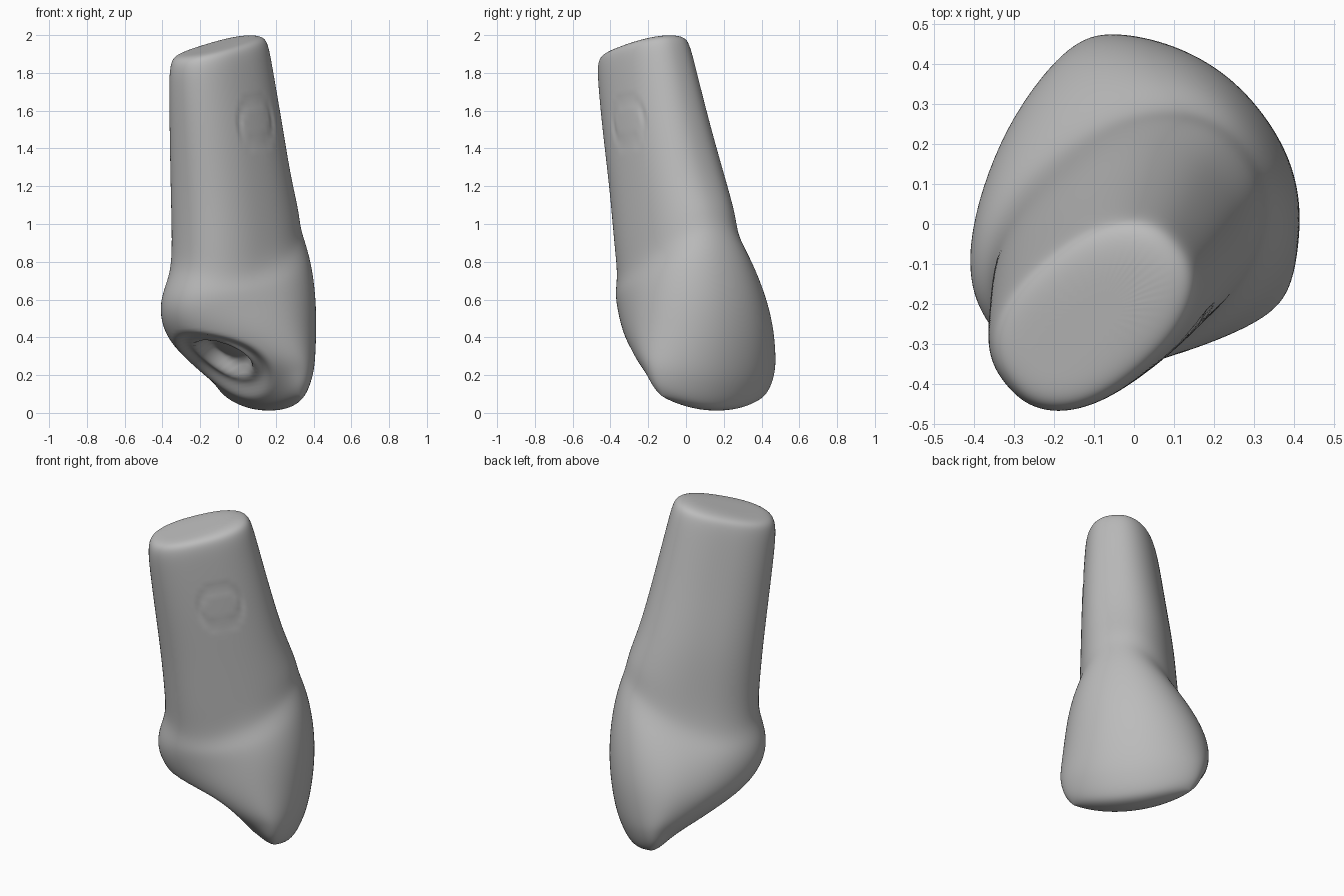
import bpy, bmesh, math
from mathutils import Vector

cube = bpy.data.objects.get("Cube")
if cube:
    bpy.data.objects.remove(cube, do_unlink=True)

SEGMENTS = 40
ROOT_ANGLE, CROWN_ANGLE = math.radians(40), math.radians(36)
UP = Vector((0, 0, 1))


def axes(angle):
    """Front-to-back axis and width axis of a tooth section."""
    return (Vector((math.cos(angle), math.sin(angle), 0)),
            Vector((-math.sin(angle), math.cos(angle), 0)))


def power(value, exponent):
    return math.copysign(abs(value) ** exponent, value)


def clamp_smooth(value):
    value = max(0.0, min(1.0, value))
    return value * value * (3 - 2 * value)


def section(bm, inner, outer, middle, half, lift, taper, bow, angle, roundness):
    """Closed ring between an inner and an outer (depth, height) point."""
    depth_axis, width_axis = axes(angle)
    ring = []
    for i in range(SEGMENTS):
        t = math.tau * i / SEGMENTS
        s = power(math.cos(t), roundness)
        w = half * power(math.sin(t), roundness) * (1 + taper * s)
        blend = (s + 1) / 2
        depth = inner[0] + (outer[0] - inner[0]) * blend - bow * w * w
        height = inner[1] + (outer[1] - inner[1]) * blend + lift * w * w
        ring.append(bm.verts.new(depth_axis * depth + width_axis * (w + middle) + UP * height))
    return ring


# Root: inner depth, inner height, outer depth, outer height, middle, half width, lift
root = [
    (-0.40, 1.905, -0.04, 2.0, -0.108, 0.10, 0),
    (-0.48, 1.885, 0.035, 2.0, -0.108, 0.17, 0),
    (-0.505, 1.84, 0.065, 1.96, -0.108, 0.19, 0),
    (-0.503, 1.74, 0.095, 1.84, -0.10, 0.203, 0),
    (-0.472, 1.48, 0.17, 1.54, -0.08, 0.228, 0),
    (-0.43, 1.15, 0.245, 1.26, -0.05, 0.252, 0),
    (-0.405, 0.87, 0.315, 1.09, -0.036, 0.263, -0.8),
]
# Crown: inner depth, inner height, outer depth, outer height, middle, half width, lift
crown = [
    (-0.40, 0.75, 0.335, 1.0, -0.025, 0.275, -1.6),
    (-0.44, 0.64, 0.385, 0.87, -0.01, 0.32, -0.8),
    (-0.445, 0.52, 0.425, 0.64, 0.015, 0.355, 0),
    (-0.36, 0.37, 0.425, 0.42, 0.035, 0.39, 0.3),
    (-0.14, 0.22, 0.395, 0.22, 0.035, 0.405, 0.5),
    (0.04, 0.11, 0.36, 0.12, 0.035, 0.4, 0.7),
    (0.13, 0.04, 0.325, 0.05, 0.035, 0.38, 0.7),
    (0.18, 0.01, 0.285, 0.01, 0.035, 0.33, 0.7),
]
tapers = [0.05, 0.18, 0.26, 0.26, 0.22, 0.15, 0.05, 0]

bm = bmesh.new()
rings = [section(bm, r[:2], r[2:4], *r[4:], 0, 0, ROOT_ANGLE, 0.86) for r in root]
rings += [section(bm, c[:2], c[2:4], *c[4:], taper, 0.35, CROWN_ANGLE, 0.9)
          for c, taper in zip(crown, tapers)]
for upper, lower in zip(rings, rings[1:]):
    for i in range(SEGMENTS):
        j = (i + 1) % SEGMENTS
        bm.faces.new((upper[i], upper[j], lower[j], lower[i]))

# Close the root tip with a fan and the biting edge with strips across its thickness
centre = bm.verts.new(sum((v.co for v in rings[0]), Vector()) / SEGMENTS)
for i in range(SEGMENTS):
    bm.faces.new((rings[0][i - 1], rings[0][i], centre))
quarter = SEGMENTS // 4
edge = rings[-1][quarter:] + rings[-1][:quarter]
for i in range(SEGMENTS // 2):
    corners = (edge[i], edge[i + 1], edge[-i - 1], edge[-i])
    bm.faces.new(list(dict.fromkeys(corners)))
bmesh.ops.recalc_face_normals(bm, faces=bm.faces)
mesh = bpy.data.meshes.new("tooth")
bm.to_mesh(mesh)
bm.free()
tooth = bpy.data.objects.new("tooth", mesh)
bpy.context.collection.objects.link(tooth)
bpy.context.view_layer.objects.active = tooth
tooth.select_set(True)

# Smooth the lofted cage
smooth = tooth.modifiers.new("smooth", "SUBSURF")
smooth.levels = smooth.render_levels = 3
bpy.ops.object.modifier_apply(modifier=smooth.name)

# Hollow with a deeper pit on the inner crown face, and a faint ring on the root
depth_axis, width_axis = axes(CROWN_ANGLE)
inward = depth_axis * 0.6 + UP * 0.8
slope = depth_axis * 0.8 - UP * 0.6
hollow = depth_axis * -0.13 - width_axis * 0.03 + UP * 0.28
mark = Vector((0.1, -0.31, 1.54))
normals = [v.normal.copy() for v in mesh.vertices]
for v, normal in zip(mesh.vertices, normals):
    offset = v.co - hollow
    if normal.dot(inward) < -0.15 and v.co.z < 0.7:
        along, across = offset.dot(slope), offset.dot(width_axis)
        r = math.hypot(along / 0.3, across / max(0.1, 0.28 + 0.25 * along))
        push = 0.05 * clamp_smooth((1 - r) / 0.35) + 0.08 * clamp_smooth((0.6 - r) / 0.25)
        v.co += inward * push
    distance = (v.co - mark).length
    v.co -= normal * 0.005 * clamp_smooth(1 - abs(distance - 0.12) / 0.03)
mesh.update()

# Single plain colour
grey = bpy.data.materials.new("plain grey")
grey.use_nodes = True
colour = (0.5, 0.5, 0.5, 1)
grey.diffuse_color = colour
grey.node_tree.nodes["Principled BSDF"].inputs["Base Color"].default_value = colour
mesh.materials.append(grey)
bpy.ops.object.shade_smooth()
